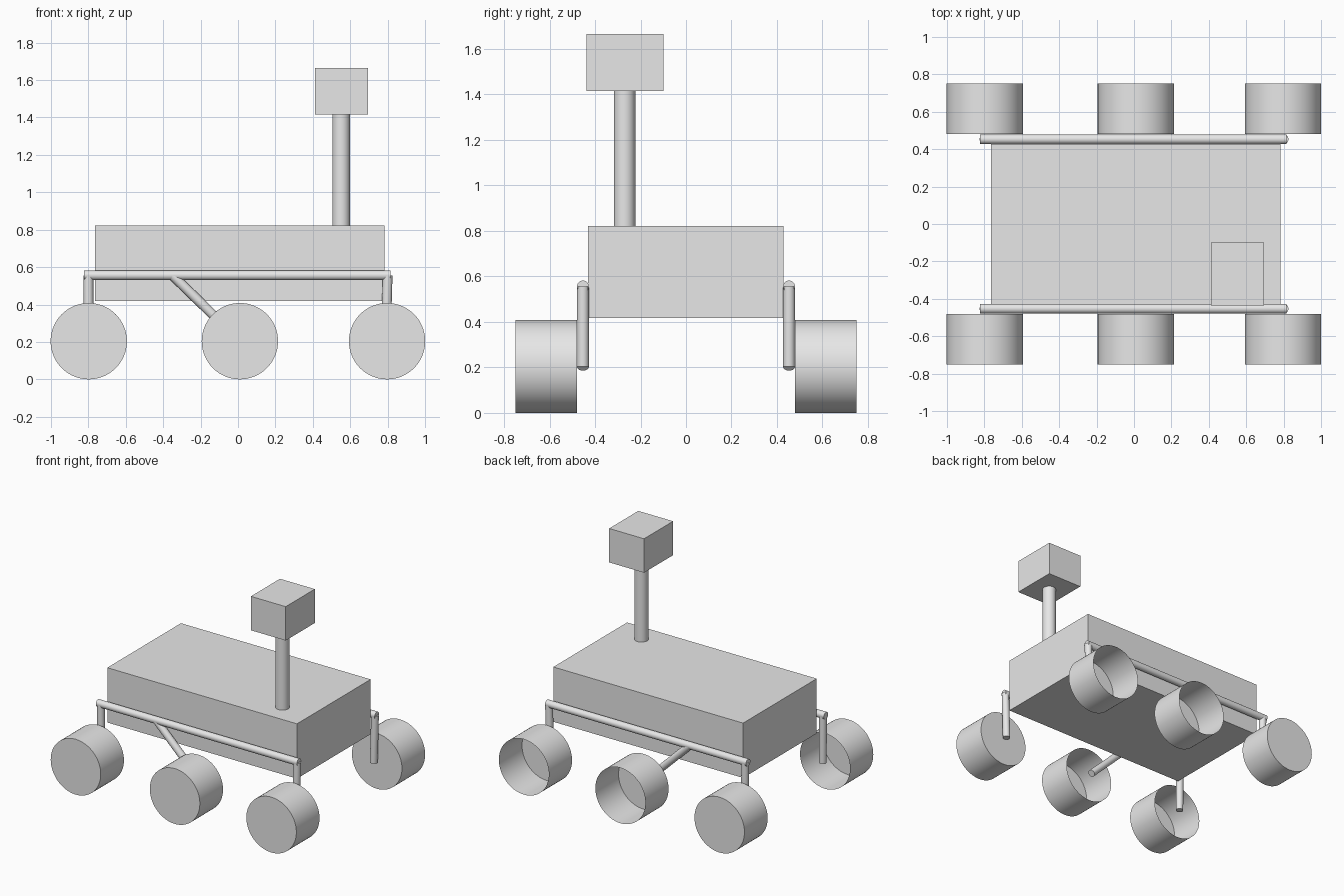
import bpy
import math
from mathutils import Vector

cube = bpy.data.objects.get("Cube")
if cube:
    bpy.data.objects.remove(cube, do_unlink=True)

# One plain grey for everything
COLOUR = (0.8, 0.8, 0.8, 1.0)
grey = bpy.data.materials.new("light grey")
grey.use_nodes = True
grey.diffuse_color = COLOUR
grey.node_tree.nodes["Principled BSDF"].inputs["Base Color"].default_value = COLOUR


def finish(name, smooth=False):
    obj = bpy.context.active_object
    obj.name = name
    obj.data.materials.append(grey)
    if smooth:
        bpy.ops.object.shade_smooth_by_angle(angle=math.radians(35))
    return obj


def box(name, low, high):
    low, high = Vector(low), Vector(high)
    bpy.ops.mesh.primitive_cube_add(size=1, location=(low + high) / 2)
    bpy.context.active_object.scale = high - low
    bpy.ops.object.transform_apply(location=False, rotation=False, scale=True)
    return finish(name)


def rod(name, start, end, radius, sides=32, fill='NGON'):
    start, end = Vector(start), Vector(end)
    axis = end - start
    bpy.ops.mesh.primitive_cylinder_add(
        vertices=sides, radius=radius, depth=axis.length,
        location=(start + end) / 2, end_fill_type=fill,
        rotation=axis.to_track_quat('Z', 'Y').to_euler())
    return finish(name, smooth=True)


def remove_back_cap(wheel):
    # Leave the wheel as a hollow cup that opens towards +y
    mesh = wheel.data
    turn = wheel.rotation_euler.to_matrix()
    import bmesh
    bm = bmesh.new()
    bm.from_mesh(mesh)
    caps = [f for f in bm.faces if (turn @ f.normal).y > 0.9 and len(f.verts) > 4]
    bmesh.ops.delete(bm, geom=caps, context='FACES')
    bm.to_mesh(mesh)
    bm.free()


# Body, mast and camera head
box("body", (-0.765, -0.43, 0.418), (0.782, 0.428, 0.822))
rod("mast", (0.552, -0.27, 0.82), (0.552, -0.27, 1.417), 0.047)
box("camera_head", (0.411, -0.437, 1.415), (0.695, -0.098, 1.665))

# Suspension and wheels on both long sides
AXLE = 0.204
RAIL_Z = 0.556
ROD_R = 0.026
closed_wheels = {("front", "left"), ("back", "right")}
for side, sign in (("front", -1), ("back", 1)):
    y = sign * 0.453
    rod(side + "_rail", (-0.824, y, RAIL_Z), (0.815, y, RAIL_Z), ROD_R)
    rod(side + "_right_strut", (-0.8, y, RAIL_Z), (-0.798, y, AXLE), ROD_R)
    rod(side + "_left_strut", (0.8, y, RAIL_Z), (0.79, y, AXLE), ROD_R)
    rod(side + "_diagonal_strut", (-0.35, y, RAIL_Z), (0.01, y, AXLE), ROD_R)
    for place, x in (("right", -0.798), ("middle", 0.01), ("left", 0.797)):
        wheel = rod(side + "_" + place + "_wheel", (x, sign * 0.48, AXLE),
                    (x, sign * 0.75, AXLE), AXLE, sides=64)
        if (side, place) not in closed_wheels:
            remove_back_cap(wheel)
